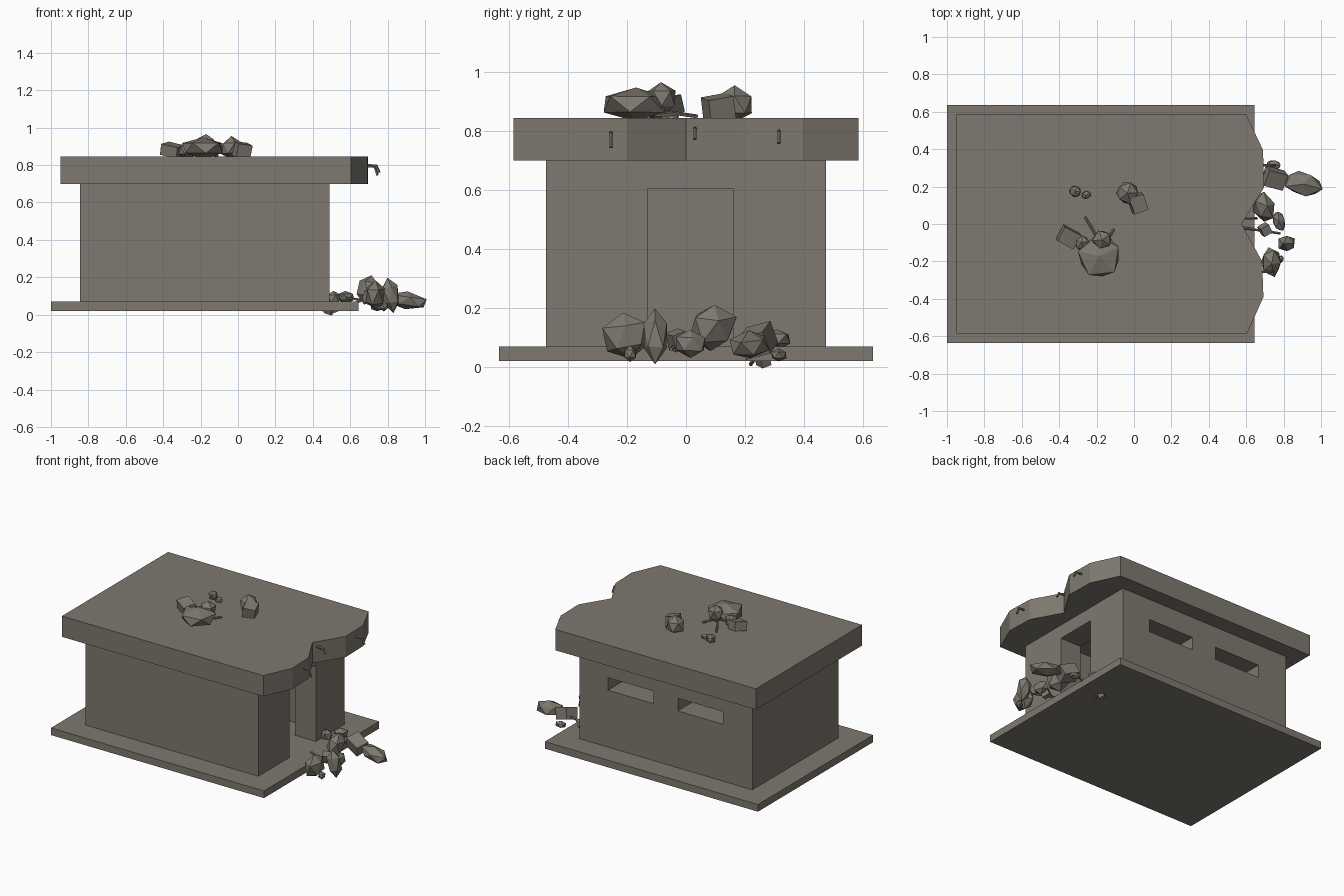
import bpy, bmesh, math, random
from mathutils import Vector, Matrix, Euler

if "Cube" in bpy.data.objects:
    bpy.data.objects.remove(bpy.data.objects["Cube"])

random.seed(4)
mat = bpy.data.materials.new("weathered concrete grey")
mat.diffuse_color = (0.21, 0.19, 0.16, 1)
mat.use_nodes = True
mat.node_tree.nodes["Principled BSDF"].inputs["Base Color"].default_value = mat.diffuse_color


def finish(name, bm):
    bmesh.ops.recalc_face_normals(bm, faces=bm.faces)
    me = bpy.data.meshes.new(name)
    bm.to_mesh(me)
    bm.free()
    me.materials.append(mat)
    ob = bpy.data.objects.new(name, me)
    bpy.context.scene.collection.objects.link(ob)
    return ob


def box(name, lo, hi):
    bm = bmesh.new()
    lo, hi = Vector(lo), Vector(hi)
    m = Matrix.Translation((lo + hi) / 2) @ Matrix.Diagonal((*(hi - lo), 1))
    bmesh.ops.create_cube(bm, size=1, matrix=m)
    return finish(name, bm)


def cut(ob, lo, hi):
    # subtract a box and bake the result
    cutter = box("cutter", lo, hi)
    cutter.hide_render = True
    mod = ob.modifiers.new("cut", 'BOOLEAN')
    mod.operation, mod.solver, mod.object = 'DIFFERENCE', 'EXACT', cutter
    bpy.context.view_layer.update()
    me = bpy.data.meshes.new_from_object(ob.evaluated_get(bpy.context.evaluated_depsgraph_get()))
    ob.modifiers.clear()
    ob.data = me
    bpy.data.objects.remove(cutter)


def rock(name, c, r, jitter=0.1, rot=(0, 0, 0)):
    # 20-sided boulder with radii r
    bm = bmesh.new()
    bmesh.ops.create_icosphere(bm, subdivisions=1, radius=1)
    R = Euler([math.radians(a) for a in rot]).to_matrix()
    for v in bm.verts:
        p = v.co * (1 + random.uniform(-jitter, jitter))
        v.co = R @ Vector((p.x * r[0], p.y * r[1], p.z * r[2])) + Vector(c)
    return finish(name, bm)


def block(name, c, size, rot):
    bm = bmesh.new()
    R = Euler([math.radians(a) for a in rot]).to_matrix().to_4x4()
    bmesh.ops.create_cube(bm, size=1, matrix=Matrix.Translation(c) @ R @ Matrix.Diagonal((*size, 1)))
    return finish(name, bm)


def bar(name, pts, r=0.007):
    # bent reinforcing bar with five sides
    bm = bmesh.new()
    for a, b in zip(pts, pts[1:]):
        a, b = Vector(a), Vector(b)
        m = Matrix.Translation((a + b) / 2) @ (b - a).to_track_quat('Z', 'Y').to_matrix().to_4x4()
        bmesh.ops.create_cone(bm, cap_ends=True, segments=5, radius1=r, radius2=r,
                              depth=(b - a).length + r * 0.8, matrix=m)
    return finish(name, bm)


# foundation
box("foundation_slab", (-1, -0.635, 0.02), (0.645, 0.635, 0.07))

# hollow walls with doorway and two firing slits in the back
walls = box("bunker_walls", (-0.845, -0.475, 0.07), (0.49, 0.475, 0.702))
cut(walls, (-0.685, -0.315, 0), (0.33, 0.315, 0.8))
cut(walls, (0.2, -0.13, 0), (0.6, 0.16, 0.605))
for x0, x1 in ((-0.08, 0.27), (-0.62, -0.27)):
    cut(walls, (x0, 0.2, 0.467), (x1, 0.6, 0.555))

# roof slab with a broken right edge
outline = [(-0.95, -0.585), (0.605, -0.585), (0.692, -0.39), (0.685, -0.2), (0.575, 0),
           (0.695, 0.195), (0.69, 0.395), (0.6, 0.585), (-0.95, 0.585)]
bm = bmesh.new()
f = bm.faces.new([bm.verts.new((x, y, 0.70)) for x, y in outline])
ext = bmesh.ops.extrude_face_region(bm, geom=[f])
bmesh.ops.translate(bm, verts=[g for g in ext["geom"] if isinstance(g, bmesh.types.BMVert)],
                    vec=(0, 0, 0.145))
finish("broken_roof_slab", bm)

# reinforcing bars sticking out of the broken edge
for i, (x, y, z, d) in enumerate(((0.66, -0.255, 0.795, 0.048), (0.57, 0.03, 0.81, 0.035),
                                  (0.67, 0.315, 0.80, 0.038))):
    bar(f"edge_bar_{i}", [(x, y, z), (x + 0.07, y, z - 0.004), (x + 0.085, y, z - d)])

# debris on the roof
roof = [((-0.185, -0.17, 0.89), (0.125, 0.125, 0.06), 25),
        ((-0.035, 0.165, 0.89), (0.062, 0.065, 0.062), 0),
        ((-0.17, -0.085, 0.91), (0.056, 0.056, 0.058), 40),
        ((-0.28, -0.10, 0.88), (0.042, 0.045, 0.045), 10),
        ((-0.315, 0.175, 0.87), (0.034, 0.034, 0.034), 0),
        ((-0.255, 0.155, 0.86), (0.028, 0.022, 0.02), 20)]
for i, (c, r, a) in enumerate(roof):
    rock(f"roof_rock_{i}", c, r, 0.08, (0, 0, a))
block("roof_block_0", (0.02, 0.11, 0.88), (0.08, 0.09, 0.075), (10, 8, 20))
block("roof_block_1", (-0.35, -0.07, 0.88), (0.10, 0.085, 0.06), (8, 12, -28))
bar("roof_bar_0", [(-0.26, 0.035, 0.85), (-0.18, -0.10, 0.87)])
bar("roof_bar_1", [(-0.11, -0.03, 0.85), (-0.17, -0.14, 0.86)])

# rubble heap outside the door
heap = [((0.90, 0.215, 0.075), (0.115, 0.068, 0.048), (0, 8, -15)),
        ((0.695, 0.09, 0.135), (0.06, 0.085, 0.085), (0, 15, 20)),
        ((0.735, -0.20, 0.105), (0.06, 0.085, 0.085), (10, 0, 0)),
        ((0.815, -0.105, 0.105), (0.048, 0.048, 0.095), (0, -10, 0)),
        ((0.775, 0.015, 0.078), (0.036, 0.06, 0.05), (0, 0, 15)),
        ((0.745, 0.315, 0.04), (0.042, 0.028, 0.022), (0, 0, 0)),
        ((0.78, -0.19, 0.045), (0.025, 0.022, 0.028), (0, 0, 30)),
        ((0.51, 0.25, 0.085), (0.04, 0.04, 0.045), (0, 0, 0)),
        ((0.575, 0.31, 0.095), (0.05, 0.05, 0.035), (0, 0, 40))]
for i, (c, r, rot) in enumerate(heap):
    rock(f"heap_rock_{i}", c, r, 0.08, rot)
block("heap_block_0", (0.75, 0.245, 0.09), (0.11, 0.09, 0.08), (15, 20, -15))
block("heap_block_1", (0.70, -0.03, 0.09), (0.05, 0.05, 0.06), (20, 10, 30))
block("buried_fragment", (0.485, 0.26, 0.027), (0.045, 0.035, 0.045), (20, 15, 30))
bar("heap_bar_0", [(0.58, -0.02, 0.09), (0.78, -0.05, 0.06)])
bar("heap_bar_1", [(0.50, 0.22, 0.01), (0.72, 0.28, 0.10)])
